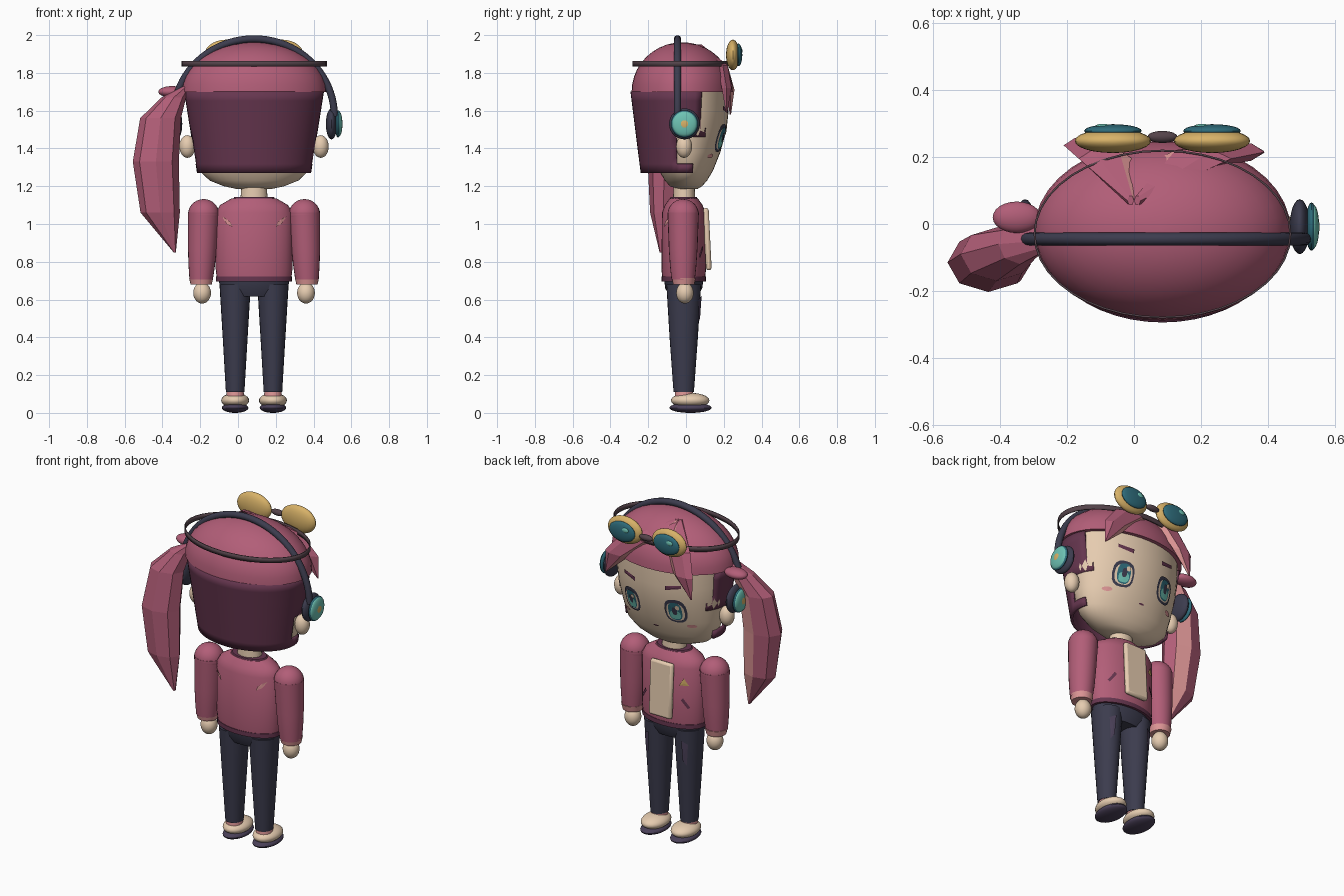
import bpy, bmesh, math
from mathutils import Vector

if "Cube" in bpy.data.objects:
    bpy.data.objects.remove(bpy.data.objects["Cube"])

CX = 0.085  # body centre line
SMOOTH = []


def material(name, code):
    lin = [((int(code[i:i + 2], 16) / 255 + 0.055) / 1.055) ** 2.4 for i in (0, 2, 4)]
    m = bpy.data.materials.new(name)
    m.use_nodes = True
    m.diffuse_color = (*lin, 1)
    m.node_tree.nodes["Principled BSDF"].inputs["Base Color"].default_value = (*lin, 1)
    return m


pink = material("rose pink", "B25E78")
maroon = material("dark maroon", "66364F")
navy = material("dark navy", "3C3C4E")
skin = material("skin cream", "E6CCB0")
blush = material("light pink", "DE9696")
gold = material("gold", "D8B268")
teal = material("deep teal", "2E6B7A")
aqua = material("aqua", "6EC3B4")
brown = material("strap brown", "54434A")
plum = material("sole plum", "4A4058")


def add(name, bm, mats, smooth=True):
    me = bpy.data.meshes.new(name)
    bm.to_mesh(me)
    bm.free()
    ob = bpy.data.objects.new(name, me)
    bpy.context.collection.objects.link(ob)
    for m in mats:
        me.materials.append(m)
    if smooth:
        SMOOTH.append(ob)
    return ob


def loft(name, rings, mats, n=24, caps=True, smooth=True, stripe=(), drop=None):
    """Skin horizontal ellipses given as (x, y, z, rx, ry)."""
    bm = bmesh.new()
    rows = []
    for x, y, z, rx, ry in rings:
        angs = [math.tau * i / n for i in range(n)]
        rows.append([bm.verts.new((x + rx * math.cos(a), y + ry * math.sin(a), z)) for a in angs])
    for a, b in zip(rows, rows[1:]):
        for i in range(n):
            j = (i + 1) % n
            f = bm.faces.new((a[i], a[j], b[j], b[i]))
            f.material_index = 1 if i in stripe else 0
    if caps:
        bm.faces.new(rows[0])
        bm.faces.new(rows[-1])
    bmesh.ops.recalc_face_normals(bm, faces=bm.faces)
    if drop:
        gone = [f for f in bm.faces if drop(f.calc_center_median())]
        bmesh.ops.delete(bm, geom=gone, context="FACES")
    return add(name, bm, mats, smooth)


def ball(name, loc, radii, mat):
    bm = bmesh.new()
    bmesh.ops.create_uvsphere(bm, u_segments=24, v_segments=14, radius=1)
    bmesh.ops.scale(bm, vec=radii, verts=bm.verts)
    bmesh.ops.translate(bm, vec=loc, verts=bm.verts)
    return add(name, bm, [mat])


def plate(name, pts, rings, mat, side=1, lift=0.005):
    """Thin painted patch laid over the front or back of a lofted part."""
    def on_surface(x, z):
        for a, b in zip(rings, rings[1:]):
            if a[2] <= z <= b[2]:
                t = (z - a[2]) / (b[2] - a[2])
                cx, cy, _, rx, ry = [p + (q - p) * t for p, q in zip(a, b)]
                u = min(0.98, abs(x - cx) / rx)
                return Vector((x, cy + side * (ry * math.sqrt(1 - u * u) + lift), z))
    bm = bmesh.new()
    vs = [bm.verts.new(on_surface(x, z)) for x, z in pts]
    k = len(pts)
    mid = bm.verts.new(on_surface(sum(p[0] for p in pts) / k, sum(p[1] for p in pts) / k))
    for i in range(k):
        bm.faces.new((mid, vs[i], vs[(i + 1) % k]))
    bm.normal_update()
    if sum(f.normal.y for f in bm.faces) * side < 0:
        bmesh.ops.reverse_faces(bm, faces=bm.faces)
    return add(name, bm, [mat], False)


def oval(x, z, rx, rz, n=16, p=0.75):
    def c(v):
        return math.copysign(abs(v) ** p, v)
    return [(x + rx * c(math.cos(math.tau * i / n)), z + rz * c(math.sin(math.tau * i / n))) for i in range(n)]


def centred(rows, x=CX):
    return [(x, y, z, rx, ry) for z, y, rx, ry in rows]


# Head, neck and hair
head = centred([(1.185, 0.01, 0.09, 0.05), (1.20, 0, 0.16, 0.085), (1.23, 0, 0.235, 0.112),
                (1.28, 0, 0.288, 0.142), (1.38, 0, 0.312, 0.182), (1.5, 0, 0.335, 0.215),
                (1.6, 0, 0.345, 0.226), (1.72, 0, 0.35, 0.226)])
loft("head", head, [skin], n=40)
loft("neck", centred([(1.1, -0.01, 0.075, 0.06), (1.22, -0.01, 0.065, 0.055)]), [skin])

dome = [(math.sin(a), math.cos(a)) for a in [math.radians(d) for d in range(0, 90, 9)] + [1.55]]
loft("hair_cap", centred([(1.7 + 0.262 * s, -0.02, 0.383 * c, 0.268 * c) for s, c in dome]), [pink], n=40)


def around_face(p):
    limit = 0.05 if p.z < 1.33 else -0.05 if p.z < 1.48 else 0.09
    return p.y > limit


levels = [i / 9 for i in range(10)]
back = loft("back_hair", centred([(1.27 + 0.43 * t, -0.02, 0.302 + 0.068 * t, 0.22 + 0.054 * t) for t in levels]),
            [maroon], n=48, caps=False, drop=around_face)
back.modifiers.new("thickness", "SOLIDIFY").thickness = 0.015

loft("side_ponytail", [(-0.335, -0.13, 0.85, 0.006, 0.01), (-0.412, -0.12, 1.06, 0.104, 0.07),
                       (-0.435, -0.115, 1.33, 0.122, 0.088), (-0.41, -0.09, 1.56, 0.108, 0.08),
                       (-0.34, -0.06, 1.67, 0.065, 0.06), (-0.265, -0.05, 1.735, 0.015, 0.03)],
     [pink, blush], n=8, smooth=False, stripe=(1,))
ball("hair_tie", (-0.35, 0.02, 1.7), (0.072, 0.047, 0.03), pink)

loft("right_fringe", [(-0.2, 0.235, 1.58, 0.004, 0.004), (-0.145, 0.235, 1.71, 0.065, 0.025),
                      (-0.085, 0.195, 1.84, 0.08, 0.03), (-0.01, 0.07, 1.95, 0.01, 0.015)],
     [pink, blush], n=6, smooth=False, stripe=(0,))
loft("left_fringe", [(0.385, 0.215, 1.59, 0.004, 0.004), (0.31, 0.215, 1.72, 0.08, 0.03),
                     (0.18, 0.195, 1.84, 0.11, 0.03), (0.01, 0.07, 1.95, 0.01, 0.015)],
     [pink, blush], n=6, smooth=False, stripe=(2,))

# Face
for s, side in ((1, "left"), (-1, "right")):
    ex, ez = CX + s * 0.145, 1.455
    layers = [("rim", 0, 0, 0.062, 0.075, navy), ("white", 0, -0.004, 0.05, 0.058, skin),
              ("iris", 0, 0, 0.038, 0.058, teal), ("glow", 0, -0.022, 0.03, 0.028, aqua),
              ("pupil", 0, 0.004, 0.014, 0.026, navy), ("glint", -0.018, 0.028, 0.012, 0.014, skin)]
    for i, (part, dx, dz, rx, rz, mat) in enumerate(layers):
        plate(f"{side}_eye_{part}", oval(ex + dx, ez + dz, rx, rz), head, mat, lift=0.005 + 0.002 * i)
    plate(f"{side}_brow", [(CX + s * a, z) for a, z in ((0.1, 1.585), (0.19, 1.605), (0.19, 1.625), (0.1, 1.61))],
          head, maroon, lift=0.007)
    plate(f"{side}_cheek", oval(CX + s * 0.215, 1.36, 0.026, 0.012, p=1), head, blush)
    ball(f"{side}_ear", (CX + s * 0.353, -0.01, 1.41), (0.042, 0.042, 0.06), skin)
plate("mouth", oval(CX, 1.325, 0.018, 0.005, p=1), head, maroon)

# Headphones
curve = bpy.data.curves.new("headphone_band", "CURVE")
curve.dimensions = "3D"
curve.bevel_depth = 0.019
curve.use_fill_caps = True
curve.materials.append(navy)
arc = curve.splines.new("POLY")
arc.points.add(40)
for i, p in enumerate(arc.points):
    a = math.pi * i / 40
    p.co = (CX + 0.425 * math.cos(a), -0.045, 1.57 + 0.41 * math.sin(a), 1)
bpy.context.collection.objects.link(bpy.data.objects.new("headphone_band", curve))
for s, side in ((1, "left"), (-1, "right")):
    for part, off, thick, r, mat in (("pad", 0.41, 0.03, 0.082, navy), ("shell", 0.445, 0.018, 0.072, teal),
                                     ("cover", 0.45, 0.018, 0.066, aqua), ("button", 0.456, 0.013, 0.038, gold)):
        ball(f"{side}_headphone_{part}", (CX + s * off, -0.008, 1.53), (thick, r, r), mat)

# Goggles and strap
strap = loft("goggle_strap", centred([(z, -0.03, 0.385, 0.252) for z in (1.834, 1.864)]), [brown], n=40, caps=False)
strap.modifiers.new("thickness", "SOLIDIFY").thickness = 0.006
ball("goggle_bridge", (CX, 0.26, 1.89), (0.045, 0.018, 0.018), brown)
for s, side in ((1, "left"), (-1, "right")):
    x = CX + s * 0.148
    ball(f"{side}_goggle_frame", (x, 0.248, 1.895), (0.114, 0.036, 0.081), gold)
    ball(f"{side}_goggle_lens", (x, 0.278, 1.895), (0.086, 0.02, 0.06), teal)
    ball(f"{side}_goggle_glint", (x - 0.03, 0.293, 1.915), (0.022, 0.006, 0.014), aqua)

# Jacket
torso = centred([(0.70, -0.012, 0.196, 0.112), (0.76, -0.012, 0.203, 0.118), (1.06, -0.012, 0.203, 0.115),
                 (1.10, -0.012, 0.18, 0.1), (1.135, -0.012, 0.12, 0.075)])
loft("jacket", torso, [pink], n=32)
loft("jacket_hem", centred([(z, -0.012, 0.201, 0.117) for z in (0.695, 0.722)]), [maroon], n=32)
loft("collar", centred([(1.12, -0.012, 0.122, 0.08), (1.142, -0.012, 0.105, 0.07)]), [maroon])
bm = bmesh.new()
bmesh.ops.create_cube(bm, size=1)
bmesh.ops.scale(bm, vec=(0.15, 0.03, 0.33), verts=bm.verts)
shirt = add("shirt_front", bm, [skin])
shirt.location = (CX, 0.113, 0.92)
shirt.rotation_euler.x = 0.05
bev = shirt.modifiers.new("soft_edges", "BEVEL")
bev.width, bev.segments = 0.013, 2
for s, side in ((1, "left"), (-1, "right")):
    chevron = [(CX + s * a, z) for a, z in ((0.172, 1.04), (0.145, 1.0), (0.115, 0.985), (0.125, 1.01), (0.15, 1.03))]
    plate(f"{side}_back_chevron", chevron, torso, blush, side=-1, lift=0.008)
    pocket = [(CX + s * a, z) for a, z in ((0.115, 0.87), (0.15, 0.82), (0.16, 0.83), (0.125, 0.885))]
    plate(f"{side}_jacket_pocket", pocket, torso, maroon, lift=0.007)
plate("chest_badge", [(CX - 0.105, 0.96), (CX - 0.155, 0.96), (CX - 0.13, 1.005)], torso, gold, lift=0.008)

# Arms, legs and shoes
loft("hips", centred([(0.615, -0.012, 0.15, 0.075), (0.66, -0.012, 0.18, 0.098), (0.705, -0.012, 0.187, 0.104)]),
     [navy], n=32)
for s, side in ((1, "left"), (-1, "right")):
    x = CX + s * 0.267
    ball(f"{side}_shoulder", (x, -0.015, 1.05), (0.083, 0.083, 0.082), pink)
    sleeve = [(0.705, 0.28, 0.062), (0.78, 0.277, 0.07), (0.87, 0.274, 0.076), (1.06, 0.267, 0.083)]
    loft(f"{side}_sleeve", [(CX + s * o, -0.015, z, r, r) for z, o, r in sleeve], [pink])
    loft(f"{side}_cuff", [(CX + s * 0.28, -0.012, z, r, r) for z, r in ((0.68, 0.056), (0.715, 0.064))], [blush])
    ball(f"{side}_hand", (CX + s * 0.275, -0.006, 0.635), (0.047, 0.046, 0.056), skin)
    lx = CX + s * 0.1
    leg = centred([(0.11, -0.012, 0.049, 0.054), (0.4, -0.012, 0.066, 0.075), (0.68, -0.012, 0.083, 0.092)], lx)
    loft(f"{side}_trouser_leg", leg, [navy])
    plate(f"{side}_trouser_patch", [(lx + s * a, z) for a, z in ((0.01, 0.62), (0.045, 0.6), (0.035, 0.47), (0.015, 0.5))],
          leg, plum, lift=0.007)
    loft(f"{side}_sock", centred([(0.08, -0.01, 0.048, 0.05), (0.125, -0.01, 0.044, 0.046)], lx), [blush])
    ball(f"{side}_shoe", (lx, 0.022, 0.066), (0.074, 0.102, 0.04), skin)
    ball(f"{side}_sole", (lx, 0.024, 0.027), (0.07, 0.112, 0.027), plum)

# Smooth rounded parts, keeping their edges sharp
bpy.ops.object.select_all(action="DESELECT")
for ob in SMOOTH:
    ob.select_set(True)
bpy.context.view_layer.objects.active = SMOOTH[0]
bpy.ops.object.shade_smooth_by_angle(angle=math.radians(35))
